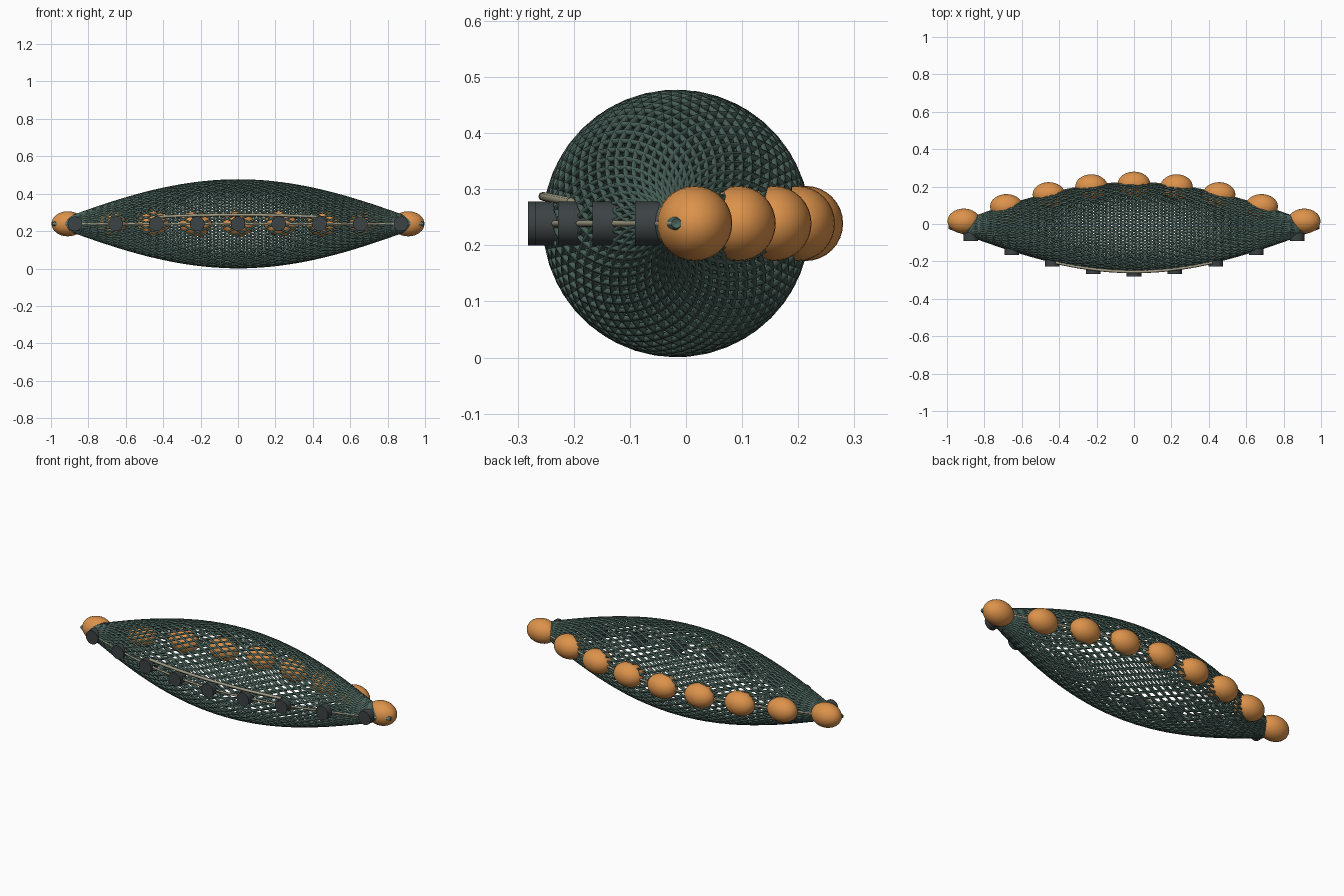
import bpy, math
from mathutils import Matrix

if "Cube" in bpy.data.objects:
    bpy.data.objects.remove(bpy.data.objects["Cube"])

CY, CZ, R = -0.017, 0.239, 0.233


def material(name, col):
    m = bpy.data.materials.new(name)
    m.diffuse_color = (*col, 1)
    m.use_nodes = True
    m.node_tree.nodes["Principled BSDF"].inputs["Base Color"].default_value = m.diffuse_color
    return m


NET = material("net_green", (0.075, 0.135, 0.115))
ROPE = material("rope_tan", (0.36, 0.34, 0.24))
FLOAT = material("float_orange", (0.72, 0.29, 0.07))
LEAD = material("weight_grey", (0.045, 0.055, 0.058))


def swell(x):
    # spindle profile, 1 in the middle and 0 at the tips
    return math.cos(math.pi * x / 2)


def surface(x, angle, rad=R):
    r = max(rad * swell(x), 0.003)
    return (x, CY + r * math.cos(angle), CZ + r * math.sin(angle))


def tubes(name, paths, thick, mat, res=1):
    cu = bpy.data.curves.new(name, 'CURVE')
    cu.dimensions = '3D'
    cu.bevel_depth = thick
    cu.bevel_resolution = res
    cu.use_fill_caps = True
    for pts in paths:
        s = cu.splines.new('POLY')
        s.points.add(len(pts) - 1)
        for p, co in zip(s.points, pts):
            p.co = (*co, 1)
    cu.materials.append(mat)
    ob = bpy.data.objects.new(name, cu)
    bpy.context.collection.objects.link(ob)
    return ob


def span(a, b, n):
    return [a + (b - a) * i / n for i in range(n + 1)]


# net: two crossing families of helical strands on the spindle
STRANDS, TWIST = 40, 2.0
step = 2 * math.pi / STRANDS
for name, sign, phase in (("net_strands_right", 1, 0), ("net_strands_left", -1, 0.5)):
    paths = [[surface(x, (k + phase) * step + sign * TWIST * x)
              for x in span(-0.99, 0.99, 44)] for k in range(STRANDS)]
    tubes(name, paths, 0.0055, NET)

# ropes along the float side, the weight side, and a loose strand above the weights
tubes("float_rope", [[surface(x, 0, 0.236) for x in span(-0.99, 0.99, 40)]], 0.006, ROPE)
tubes("weight_rope", [[surface(x, math.pi, 0.236) for x in span(-0.99, 0.99, 40)]], 0.006, ROPE)
tubes("loose_rope", [[surface(x, math.pi - 0.2, 0.243) for x in span(-0.42, 0.42, 24)]], 0.008, ROPE, 2)

# floats
for i, x in enumerate(span(-0.91, 0.91, 8)):
    bpy.ops.mesh.primitive_uv_sphere_add(segments=32, ring_count=16, radius=1)
    ob = bpy.context.object
    ob.name = f"float_{i + 1}"
    ob.data.transform(Matrix.Rotation(math.pi / 2, 4, 'Y'))
    ob.data.transform(Matrix.Diagonal((0.087, 0.067, 0.067, 1)))
    ob.location = (x, CY + 0.23 * swell(x), CZ)
    ob.data.materials.append(FLOAT)
    bpy.ops.object.shade_smooth()

# weights
for i, x in enumerate(span(-0.872, 0.872, 8)):
    bpy.ops.mesh.primitive_cylinder_add(vertices=24, radius=0.039, depth=0.052,
                                        location=(x, CY - 0.239 * swell(x), CZ),
                                        rotation=(math.pi / 2, 0, 0))
    ob = bpy.context.object
    ob.name = f"weight_{i + 1}"
    ob.data.materials.append(LEAD)
    bpy.ops.object.shade_smooth_by_angle()
